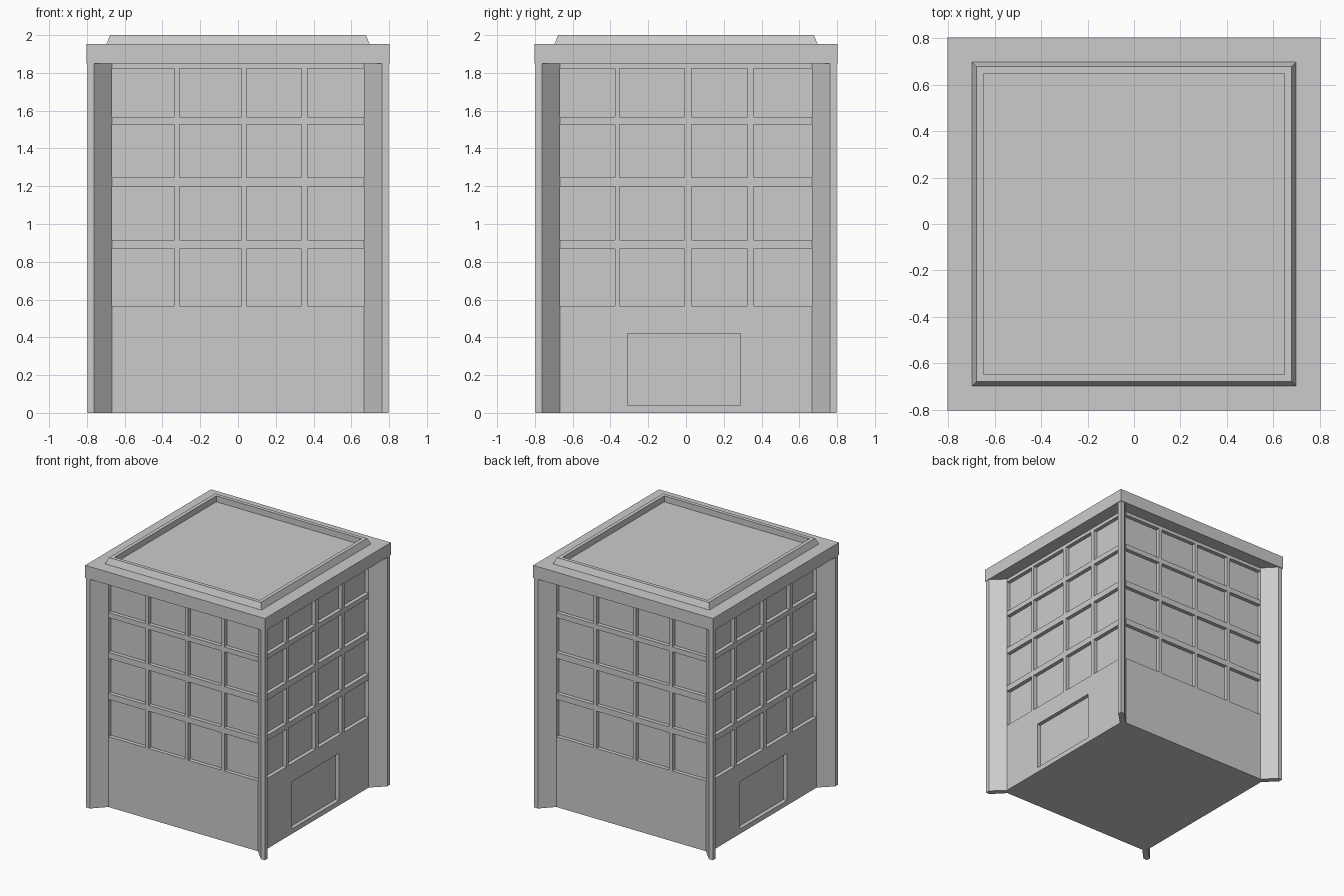
import bpy, bmesh, math
from mathutils import Matrix, Vector

if "Cube" in bpy.data.objects:
    bpy.data.objects.remove(bpy.data.objects["Cube"])

W = 0.698          # half width of the outer wall planes
C = 0.667          # half width of the recessed window and door planes


def finish(name, bm):
    bmesh.ops.recalc_face_normals(bm, faces=bm.faces)
    me = bpy.data.meshes.new(name)
    bm.to_mesh(me)
    bm.free()
    ob = bpy.data.objects.new(name, me)
    bpy.context.collection.objects.link(ob)
    return ob


def add_box(bm, lo, hi, turn=0.0):
    lo, hi = Vector(lo), Vector(hi)
    m = (Matrix.Rotation(turn, 4, 'Z') @ Matrix.Translation((lo + hi) / 2)
         @ Matrix.Diagonal((*(hi - lo), 1)))
    bmesh.ops.create_cube(bm, size=1, matrix=m)


def prism(name, pts, z0, z1):
    bm = bmesh.new()
    f = bm.faces.new([bm.verts.new((x, y, z0)) for x, y in pts])
    ext = bmesh.ops.extrude_face_region(bm, geom=[f], use_keep_orig=True)
    bmesh.ops.translate(bm, vec=(0, 0, z1 - z0),
                        verts=[v for v in ext['geom'] if isinstance(v, bmesh.types.BMVert)])
    return finish(name, bm)


# Walls and flared corner fins share one floor plan
O, T = 0.797, 0.763
fin = [(C, -W), (T, -O), (O, -O), (O, -T), (W, -C)]
plan = []
for i in range(4):
    rot = Matrix.Rotation(i * math.pi / 2, 2)
    plan += [tuple(rot @ Vector(p)) for p in fin]
walls = prism("walls_with_corner_fins", plan, 0, 1.85)

# Recessed windows on every side and doors on two sides
rows = [(0.567, 0.868), (0.915, 1.198), (1.247, 1.527), (1.567, 1.823)]
cols_front = [(-C, -0.337), (-0.31, 0.018), (0.044, 0.335), (0.367, C)]
cols_side = [(-C, -0.377), (-0.352, -0.007), (0.028, 0.325), (0.357, C)]
for i in range(4):
    bm = bmesh.new()
    for x0, x1 in (cols_side if i % 2 else cols_front):
        for z0, z1 in rows:
            add_box(bm, (x0, -0.75, z0), (x1, -C, z1), i * math.pi / 2)
    if i % 2:
        add_box(bm, (-0.31, -0.75, 0.04), (0.288, -C, 0.42), i * math.pi / 2)
    cutter = finish("opening_cutter", bm)
    cutter.hide_render = True
    mod = walls.modifiers.new("openings", 'BOOLEAN')
    mod.operation = 'DIFFERENCE'
    mod.solver = 'EXACT'
    mod.object = cutter
    bpy.context.view_layer.objects.active = walls
    bpy.ops.object.modifier_apply(modifier=mod.name)
    bpy.data.objects.remove(cutter)

# Overhanging roof slab
bm = bmesh.new()
add_box(bm, (-0.802, -0.802, 1.85), (0.802, 0.802, 1.952))
finish("roof_slab", bm)

# Parapet rim: sloped outside, upright inside
bm = bmesh.new()
loops = []
for h, z in [(0.697, 1.952), (0.677, 2.0), (0.647, 2.0), (0.647, 1.952)]:
    loops.append([bm.verts.new((sx * h, sy * h, z))
                  for sx, sy in ((-1, -1), (1, -1), (1, 1), (-1, 1))])
for a, b in zip(loops, loops[1:] + loops[:1]):
    for k in range(4):
        n = (k + 1) % 4
        bm.faces.new((a[k], a[n], b[n], b[k]))
finish("parapet", bm)
